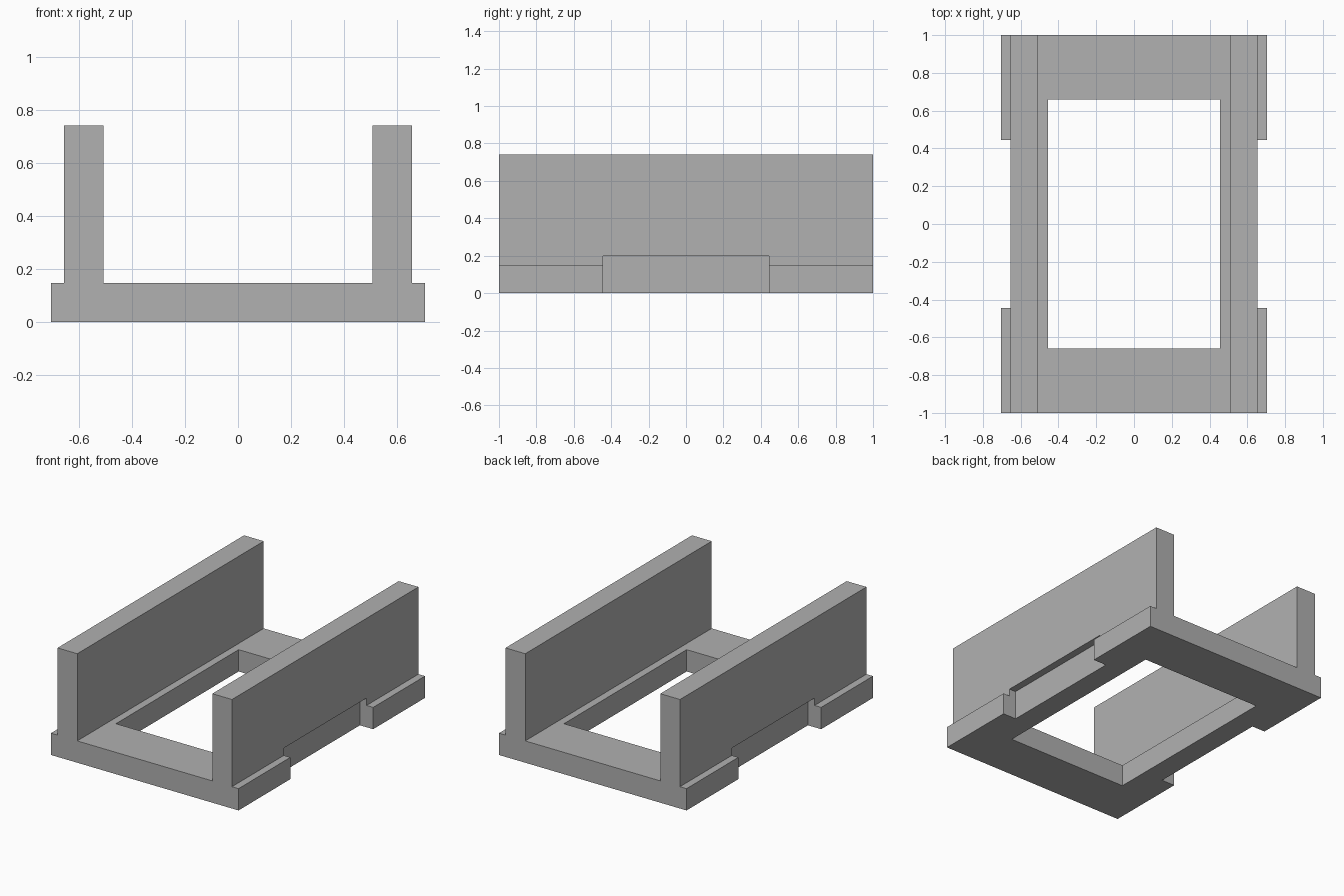
import bpy
import bmesh
from mathutils import Matrix, Vector

if "Cube" in bpy.data.objects:
    bpy.data.objects.remove(bpy.data.objects["Cube"], do_unlink=True)

# Main dimensions
LENGTH = 2.0
BASE_X, BASE_Z = 0.704, 0.148
WALL_OUT, WALL_IN, WALL_Z = 0.655, 0.507, 0.74
WINDOW_X, WINDOW_Y = 0.456, 0.658
NOTCH_X, NOTCH_Y, NOTCH_Z = 0.605, 0.444, 0.198

grey = bpy.data.materials.new("plain grey")
grey.use_nodes = True
colour = (0.44, 0.44, 0.44, 1)
grey.diffuse_color = colour
grey.node_tree.nodes["Principled BSDF"].inputs["Base Color"].default_value = colour


def make_object(name, bm):
    bmesh.ops.recalc_face_normals(bm, faces=bm.faces)
    mesh = bpy.data.meshes.new(name)
    bm.to_mesh(mesh)
    bm.free()
    mesh.materials.append(grey)
    obj = bpy.data.objects.new(name, mesh)
    bpy.context.collection.objects.link(obj)
    return obj


def box(name, low, high):
    low, high = Vector(low), Vector(high)
    bm = bmesh.new()
    place = Matrix.Translation((low + high) / 2) @ Matrix.Diagonal((high - low).to_4d())
    bmesh.ops.create_cube(bm, size=1, matrix=place)
    return make_object(name, bm)


def cut(target, cutter):
    cutter.hide_render = True
    mod = target.modifiers.new("cut", "BOOLEAN")
    mod.operation, mod.solver, mod.object = "DIFFERENCE", "EXACT", cutter
    bpy.context.view_layer.objects.active = target
    bpy.ops.object.modifier_apply(modifier=mod.name)
    bpy.data.objects.remove(cutter, do_unlink=True)


# Channel: mirrored cross-section with two walls and foot ledges, extruded in y
half = [(BASE_X, 0), (BASE_X, BASE_Z), (WALL_OUT, BASE_Z),
        (WALL_OUT, WALL_Z), (WALL_IN, WALL_Z), (WALL_IN, BASE_Z)]
outline = half + [(-x, z) for x, z in reversed(half)]
bm = bmesh.new()
face = bm.faces.new([bm.verts.new((x, -LENGTH / 2, z)) for x, z in outline])
extruded = bmesh.ops.extrude_face_region(bm, geom=[face], use_keep_orig=True)
bmesh.ops.translate(bm, vec=(0, LENGTH, 0),
                    verts=[v for v in extruded["geom"] if isinstance(v, bmesh.types.BMVert)])
channel = make_object("channel_frame", bm)

# Window through the floor
cut(channel, box("window_cutter", (-WINDOW_X, -WINDOW_Y, -1), (WINDOW_X, WINDOW_Y, 0.4)))

# Side notches through the ledges and into the walls
for side in (-1, 1):
    xs = sorted((side * NOTCH_X, side * 1.0))
    cut(channel, box("notch_cutter", (xs[0], -NOTCH_Y, -1), (xs[1], NOTCH_Y, NOTCH_Z)))
